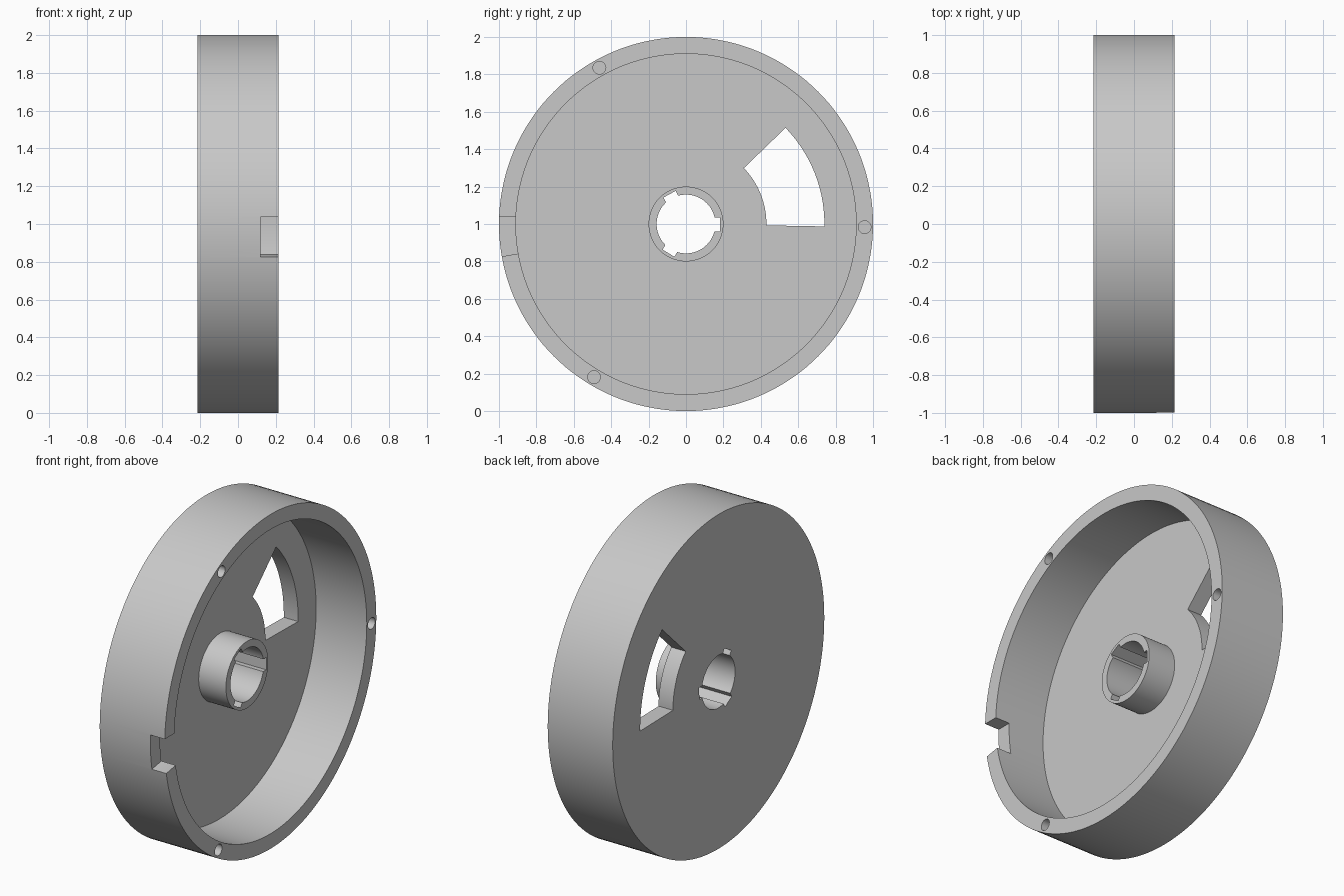
import bpy, bmesh
from math import cos, sin, pi, radians

cube = bpy.data.objects.get("Cube")
if cube:
    bpy.data.objects.remove(cube, do_unlink=True)

X_BACK, X_RIM, X_FLOOR, X_HUB = -0.215, 0.215, -0.12, 0.06
R_OUT, R_IN, R_HUB, R_BORE = 1.0, 0.91, 0.2, 0.157
SEGMENTS = 144

grey = bpy.data.materials.new("light_grey")
grey.use_nodes = True
colour = (0.58, 0.58, 0.58, 1)
grey.diffuse_color = colour
grey.node_tree.nodes["Principled BSDF"].inputs["Base Color"].default_value = colour


def add_object(name, bm):
    bmesh.ops.recalc_face_normals(bm, faces=bm.faces)
    mesh = bpy.data.meshes.new(name)
    bm.to_mesh(mesh)
    bm.free()
    mesh.materials.append(grey)
    obj = bpy.data.objects.new(name, mesh)
    bpy.context.collection.objects.link(obj)
    return obj


def polar(radius, degrees):
    """Point (y, z offset) around the wheel axis."""
    a = radians(degrees)
    return radius * cos(a), radius * sin(a)


def prism(bm, outline, x0, x1):
    """Extrude a (y, z offset) outline along x."""
    face = bm.faces.new([bm.verts.new((x0, y, z + 1)) for y, z in outline])
    top = bmesh.ops.extrude_face_region(bm, geom=[face])["geom"]
    verts = [v for v in top if isinstance(v, bmesh.types.BMVert)]
    bmesh.ops.translate(bm, verts=verts, vec=(x1 - x0, 0, 0))


# Drum, floor and hub turned from one closed profile
profile = [(X_BACK, R_BORE), (X_BACK, R_OUT), (X_RIM, R_OUT), (X_RIM, R_IN),
           (X_FLOOR, R_IN), (X_FLOOR, R_HUB), (X_HUB, R_HUB), (X_HUB, R_BORE)]
bm = bmesh.new()
rings = []
for i in range(SEGMENTS):
    a = 2 * pi * i / SEGMENTS
    rings.append([bm.verts.new((x, r * cos(a), 1 + r * sin(a))) for x, r in profile])
for i, ring in enumerate(rings):
    after = rings[(i + 1) % SEGMENTS]
    for j in range(len(profile)):
        k = (j + 1) % len(profile)
        bm.faces.new((ring[j], ring[k], after[k], after[j]))
wheel = add_object("wheel_drum", bm)

# Cutters: curved window, rim notch, screw holes and bore keyways
cut = bmesh.new()
arc = [-1 + 45 * i / 18 for i in range(19)]
window = [polar(0.74, a) for a in arc] + [polar(0.43, a) for a in reversed(arc)]
prism(cut, window, -0.3, -0.05)

notch = [(-1.1, 0.037), (-0.85, 0.037), polar(0.86, 190), polar(1.12, 190)]
prism(cut, notch, 0.12, 0.3)

for angle in (-1, 119, 239):
    cy, cz = polar(0.955, angle)
    hole = [(cy + p[0], cz + p[1]) for p in (polar(0.034, i * 15) for i in range(24))]
    prism(cut, hole, 0.02, 0.3)

    ry, rz = polar(1, angle)
    key = [(ry * r - rz * t, rz * r + ry * t)
           for r, t in ((0.12, -0.037), (0.182, -0.037), (0.182, 0.037), (0.12, 0.037))]
    prism(cut, key, -0.3, 0.2)

cutter = add_object("cutter", cut)
cutter.hide_render = True

# Cut the openings, then smooth the round walls
mod = wheel.modifiers.new("openings", 'BOOLEAN')
mod.operation = 'DIFFERENCE'
mod.solver = 'EXACT'
mod.object = cutter
bpy.ops.object.select_all(action='DESELECT')
wheel.select_set(True)
bpy.context.view_layer.objects.active = wheel
bpy.ops.object.modifier_apply(modifier=mod.name)
bpy.data.objects.remove(cutter, do_unlink=True)
bpy.ops.object.shade_smooth_by_angle(angle=radians(30))
